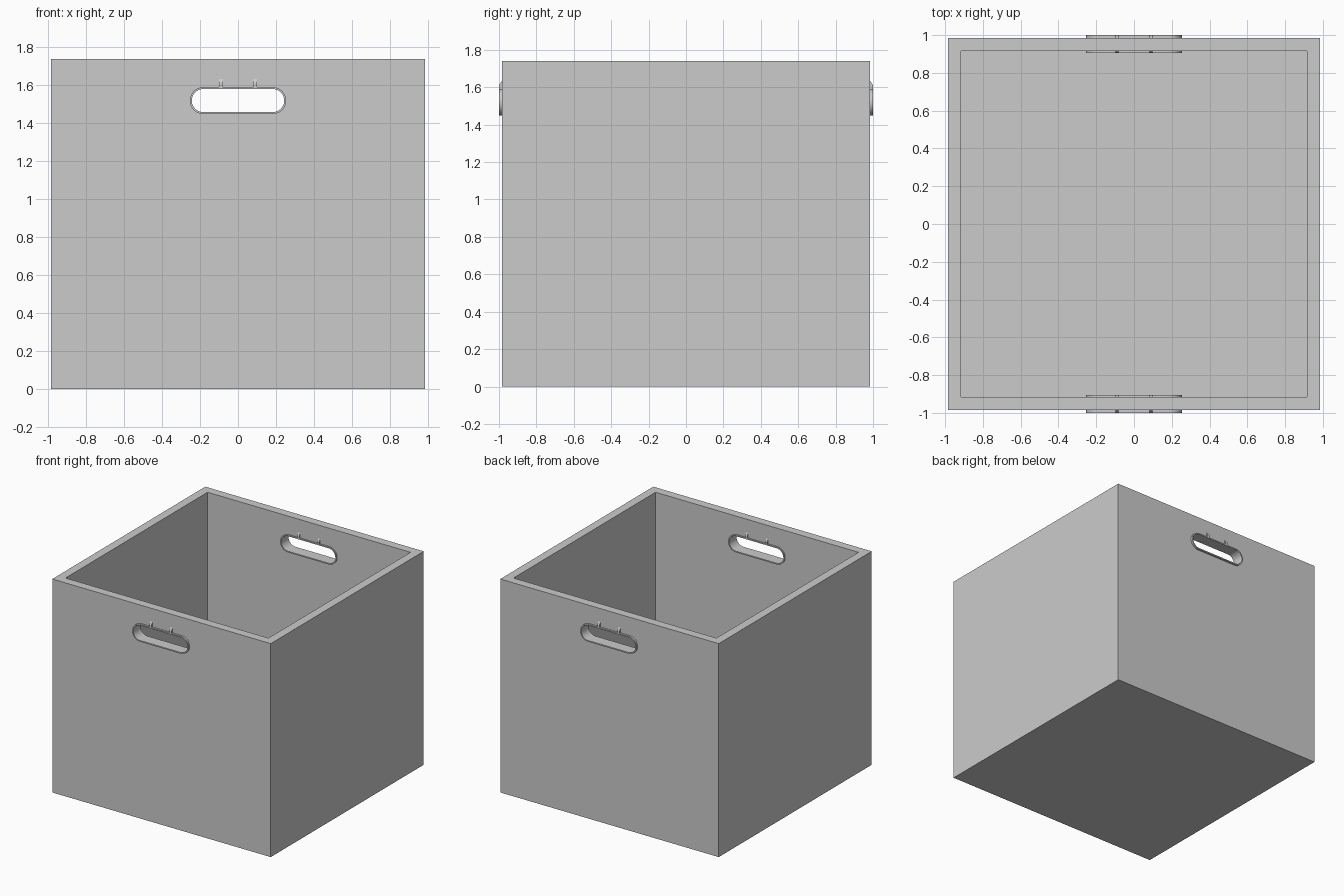
import bpy, bmesh, math

if "Cube" in bpy.data.objects:
    bpy.data.objects.remove(bpy.data.objects["Cube"], do_unlink=True)

HALF, INNER, HEIGHT, FLOOR = 0.985, 0.915, 1.74, 0.07
SLOT_Z, SLOT_HALF, SLOT_R, RIM = 1.52, 0.183, 0.071, 0.01
RIM_IN, RIM_OUT = 0.905, 1.0

grey = bpy.data.materials.new("light grey")
grey.use_nodes = True
colour = (0.6, 0.6, 0.6, 1)
grey.diffuse_color = colour
grey.node_tree.nodes["Principled BSDF"].inputs["Base Color"].default_value = colour


def finish(name, bm):
    bmesh.ops.recalc_face_normals(bm, faces=bm.faces[:])
    mesh = bpy.data.meshes.new(name)
    bm.to_mesh(mesh)
    bm.free()
    mesh.materials.append(grey)
    obj = bpy.data.objects.new(name, mesh)
    bpy.context.collection.objects.link(obj)
    return obj


def box(name, half, z0, z1):
    bm = bmesh.new()
    bmesh.ops.create_cube(bm, size=1)
    for v in bm.verts:
        v.co = (v.co.x * 2 * half, v.co.y * 2 * half, z0 if v.co.z < 0 else z1)
    return finish(name, bm)


def stadium(radius, steps=16):
    points = []
    for side in (1, -1):
        for i in range(steps + 1):
            a = math.pi * i / steps - math.pi / 2
            points.append((side * (SLOT_HALF + radius * math.cos(a)),
                           SLOT_Z + side * radius * math.sin(a)))
    return points


def prism(name, points, y0, y1):
    bm = bmesh.new()
    face = bm.faces.new([bm.verts.new((x, y0, z)) for x, z in points])
    new = bmesh.ops.extrude_face_region(bm, geom=[face])["geom"]
    for v in new:
        if isinstance(v, bmesh.types.BMVert):
            v.co.y = y1
    return finish(name, bm)


def smooth(obj):
    bpy.ops.object.select_all(action="DESELECT")
    obj.select_set(True)
    bpy.context.view_layer.objects.active = obj
    bpy.ops.object.shade_smooth_by_angle(angle=math.radians(30))


def cut(target, cutter):
    mod = target.modifiers.new("cut", "BOOLEAN")
    mod.operation, mod.solver, mod.object = "DIFFERENCE", "EXACT", cutter
    bpy.context.view_layer.objects.active = target
    bpy.ops.object.modifier_apply(modifier=mod.name)
    bpy.data.objects.remove(cutter, do_unlink=True)


# Open bin with a hand slot through the front and back walls
bin_body = box("bin_body", HALF, 0, HEIGHT)
cut(bin_body, box("cavity_cutter", INNER, FLOOR, HEIGHT + 0.2))
cut(bin_body, prism("slot_cutter", stadium(SLOT_R - RIM / 2), -1.2, 1.2))
smooth(bin_body)


# Thin sleeve lining each hand slot
def slot_rim(name, side):
    bm = bmesh.new()
    loops = [[bm.verts.new((x, side * y, z)) for x, z in stadium(r)]
             for r, y in ((SLOT_R, RIM_IN), (SLOT_R, RIM_OUT),
                          (SLOT_R - RIM, RIM_OUT), (SLOT_R - RIM, RIM_IN))]
    count = len(loops[0])
    for a, b in zip(loops, loops[1:] + loops[:1]):
        for i in range(count):
            j = (i + 1) % count
            bm.faces.new((a[i], a[j], b[j], b[i]))
    smooth(finish(name, bm))


# Small ribs that taper from the sleeve up into the wall
def rib(name, x, side, wall, tip):
    bm = bmesh.new()
    z0 = SLOT_Z + SLOT_R - RIM / 2
    profile = ((wall, z0), (tip, z0), (tip, z0 + 0.025), (wall, z0 + 0.055))
    ends = [[bm.verts.new((x + dx, side * y, z)) for y, z in profile]
            for dx in (-0.009, 0.009)]
    for end in ends:
        bm.faces.new(end)
    for i in range(4):
        j = (i + 1) % 4
        bm.faces.new((ends[0][i], ends[0][j], ends[1][j], ends[1][i]))
    finish(name, bm)


for place, side in (("front", -1), ("back", 1)):
    slot_rim(place + "_slot_rim", side)
    for hand, x in (("left", 0.09), ("right", -0.09)):
        rib(f"{place}_{hand}_outer_rib", x, side, HALF - 0.005, RIM_OUT)
        rib(f"{place}_{hand}_inner_rib", x, side, INNER + 0.005, RIM_IN)
